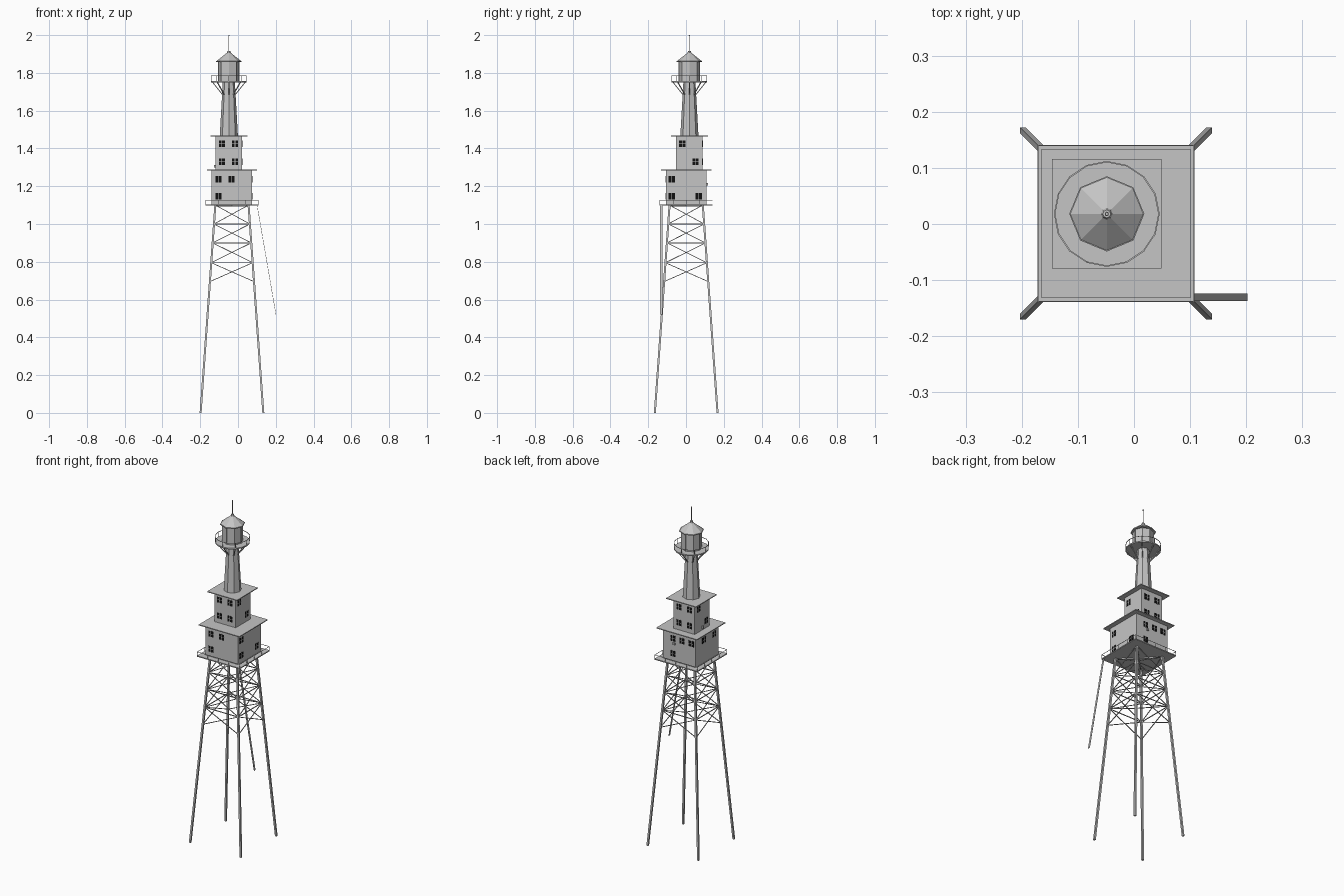
import bpy, bmesh, math
from mathutils import Vector, Matrix

cube = bpy.data.objects.get("Cube")
if cube:
    bpy.data.objects.remove(cube)


def make_material(name, value):
    m = bpy.data.materials.new(name)
    m.use_nodes = True
    colour = (value, value, value, 1)
    m.diffuse_color = colour
    m.node_tree.nodes["Principled BSDF"].inputs["Base Color"].default_value = colour
    return m


GREY = make_material("painted grey", 0.56)
DARK = make_material("window black", 0.005)

HX, HY = -0.032, 0.001     # centre of legs, deck and lower house
TX, TY = -0.0485, 0.018    # centre of upper house and tower


def finish(name, bm, material=GREY):
    bmesh.ops.recalc_face_normals(bm, faces=bm.faces)
    mesh = bpy.data.meshes.new(name)
    bm.to_mesh(mesh)
    bm.free()
    mesh.materials.append(material)
    ob = bpy.data.objects.new(name, mesh)
    bpy.context.scene.collection.objects.link(ob)
    return ob


def add_box(bm, centre, size):
    matrix = Matrix.Translation(centre) @ Matrix.Diagonal((*size, 1))
    return bmesh.ops.create_cube(bm, size=1, matrix=matrix)["verts"]


def add_beam(bm, a, b, width, depth=None):
    a, b = Vector(a), Vector(b)
    d = b - a
    matrix = (Matrix.Translation((a + b) / 2) @ d.to_track_quat('Z', 'Y').to_matrix().to_4x4()
              @ Matrix.Diagonal((width, depth or width, d.length, 1)))
    bmesh.ops.create_cube(bm, size=1, matrix=matrix)


def box(name, centre, size, material=GREY):
    bm = bmesh.new()
    add_box(bm, centre, size)
    return finish(name, bm, material)


def cone(name, z0, z1, r0, r1, sides=8):
    bm = bmesh.new()
    bmesh.ops.create_cone(bm, cap_ends=True, segments=sides, radius1=r0, radius2=r1,
                          depth=z1 - z0, matrix=Matrix.Translation((TX, TY, (z0 + z1) / 2)))
    return finish(name, bm)


def ring(radius, z, sides):
    return [Vector((TX + radius * math.cos(i * math.tau / sides),
                    TY + radius * math.sin(i * math.tau / sides), z)) for i in range(sides)]


# Four splayed legs with level square ends
CORNERS = [(-1, -1), (1, -1), (1, 1), (-1, 1)]


def leg_point(corner, z):
    r = 0.166 + (0.088 - 0.166) * z / 1.1
    return Vector((HX + corner[0] * r, HY + corner[1] * r, z))


for corner in CORNERS:
    bm = bmesh.new()
    for v in add_box(bm, (0, 0, 0.55), (0.0105, 0.0105, 1.1)):
        v.co.xy += leg_point(corner, v.co.z).xy
    side = ("front_" if corner[1] < 0 else "back_") + ("left" if corner[0] > 0 else "right")
    finish(side + "_leg", bm)

# Cross bracing on the four sides
bm = bmesh.new()
levels = [1.1, 1.0, 0.9, 0.795, 0.695]
for i, c in enumerate(CORNERS):
    d = CORNERS[(i + 1) % 4]
    for hi, lo in zip(levels, levels[1:]):
        add_beam(bm, leg_point(c, hi), leg_point(d, lo), 0.0037)
        add_beam(bm, leg_point(d, hi), leg_point(c, lo), 0.0037)
    for z in levels[1:4]:
        add_beam(bm, leg_point(c, z), leg_point(d, z), 0.004)
finish("leg_bracing", bm)

# Deck with beams below
box("deck", (HX, HY, 1.101), (0.28, 0.28, 0.006))
bm = bmesh.new()
for i in range(2):
    add_beam(bm, leg_point(CORNERS[i], 1.095), leg_point(CORNERS[i + 2], 1.095), 0.006)
finish("deck_beams", bm)

# Deck railing
bm = bmesh.new()
rail = [Vector((HX + sx * 0.139, HY + sy * 0.139, 1.104)) for sx, sy in CORNERS]
for i, p in enumerate(rail):
    q = rail[(i + 1) % 4]
    add_beam(bm, p + Vector((0, 0, 0.022)), q + Vector((0, 0, 0.022)), 0.002)
    for k in range(4):
        foot = p.lerp(q, k / 4)
        add_beam(bm, foot, foot + Vector((0, 0, 0.022)), 0.002)
finish("deck_railing", bm)

# Access ladder
bm = bmesh.new()
add_beam(bm, (0.101, -0.1305, 1.1), (0.201, -0.1305, 0.52), 0.0135, 0.002)
finish("ladder", bm)

# Two stacked houses with overhanging slab roofs
LOW, UP = 0.107, 0.07
box("lower_house", (HX, HY, 1.194), (2 * LOW, 2 * LOW, 0.182))
box("lower_roof", (HX, HY, 1.285), (0.266, 0.266, 0.005))
box("upper_house", (TX, TY, 1.377), (2 * UP, 2 * UP, 0.18))
box("upper_roof", (TX, TY, 1.467), (0.195, 0.195, 0.005))
box("back_lamp", (0.0, HY + LOW + 0.004, 1.21), (0.012, 0.01, 0.012))
box("side_lamp", (TX - UP - 0.004, TY, 1.305), (0.01, 0.012, 0.014))


# Windows: each is (offset along the wall, height)
def windows(name, cx, cy, half, side, spots):
    panes, bars = bmesh.new(), bmesh.new()
    along_x = side in ("front", "back")
    sign = -1 if side in ("front", "right") else 1

    def plate(bm, u, z, w, h, out):
        if along_x:
            add_box(bm, (u, cy + sign * (half + out / 2), z), (w, out, h))
        else:
            add_box(bm, (cx + sign * (half + out / 2), u, z), (out, w, h))

    for u, z in spots:
        plate(panes, u, z, 0.033, 0.034, 0.001)
        plate(bars, u, z, 0.003, 0.034, 0.0015)
        plate(bars, u, z, 0.033, 0.002, 0.0015)
    finish(f"{name}_{side}_panes", panes, DARK)
    finish(f"{name}_{side}_bars", bars)


HIGH, LOWER = 1.238, 1.148
windows("lower", HX, HY, LOW, "front", [(-0.103, HIGH), (-0.034, HIGH), (-0.103, LOWER)])
windows("lower", HX, HY, LOW, "left", [(-0.075, HIGH), (-0.075, LOWER), (0.067, LOWER)])
windows("lower", HX, HY, LOW, "back",
        [(0.01, HIGH), (-0.05, HIGH), (-0.11, HIGH), (0.01, LOWER)])
windows("lower", HX, HY, LOW, "right", [(0.03, HIGH), (-0.065, HIGH)])
HIGH, LOWER = 1.424, 1.33
PAIRS = [(x, z) for x in (-0.085, -0.016) for z in (HIGH, LOWER)]
windows("upper", TX, TY, UP, "front", PAIRS)
windows("upper", TX, TY, UP, "back", PAIRS)
windows("upper", TX, TY, UP, "left", [(-0.02, HIGH), (0.05, LOWER)])
windows("upper", TX, TY, UP, "right", [(0.05, HIGH), (-0.02, LOWER)])

# Tapered tower, gallery and lantern
cone("tower", 1.468, 1.752, 0.048, 0.032)
cone("gallery_floor", 1.75, 1.757, 0.094, 0.094, 16)
cone("lantern", 1.757, 1.86, 0.055, 0.055)
cone("lantern_eave", 1.858, 1.863, 0.067, 0.067)
cone("lantern_roof", 1.863, 1.908, 0.065, 0.008)
cone("vent_cap", 1.904, 1.917, 0.011, 0.007)
cone("antenna", 1.915, 1.998, 0.0015, 0.0015, 6)
cone("antenna_tip", 1.994, 2.0, 0.004, 0.003, 6)

# Gallery brackets
bm = bmesh.new()
for a, b in zip(ring(0.034, 1.685, 8), ring(0.086, 1.75, 8)):
    add_beam(bm, a, b, 0.0045)
finish("gallery_brackets", bm)

# Gallery railing
bm = bmesh.new()
foot, top = ring(0.093, 1.757, 16), ring(0.093, 1.785, 16)
for i in range(16):
    add_beam(bm, top[i - 1], top[i], 0.0025)
    if i % 2 == 0:
        add_beam(bm, foot[i], top[i], 0.0025)
finish("gallery_railing", bm)

# Lantern corner frames
bm = bmesh.new()
for a, b in zip(ring(0.055, 1.757, 8), ring(0.055, 1.86, 8)):
    add_beam(bm, a, b, 0.003)
finish("lantern_frames", bm)
